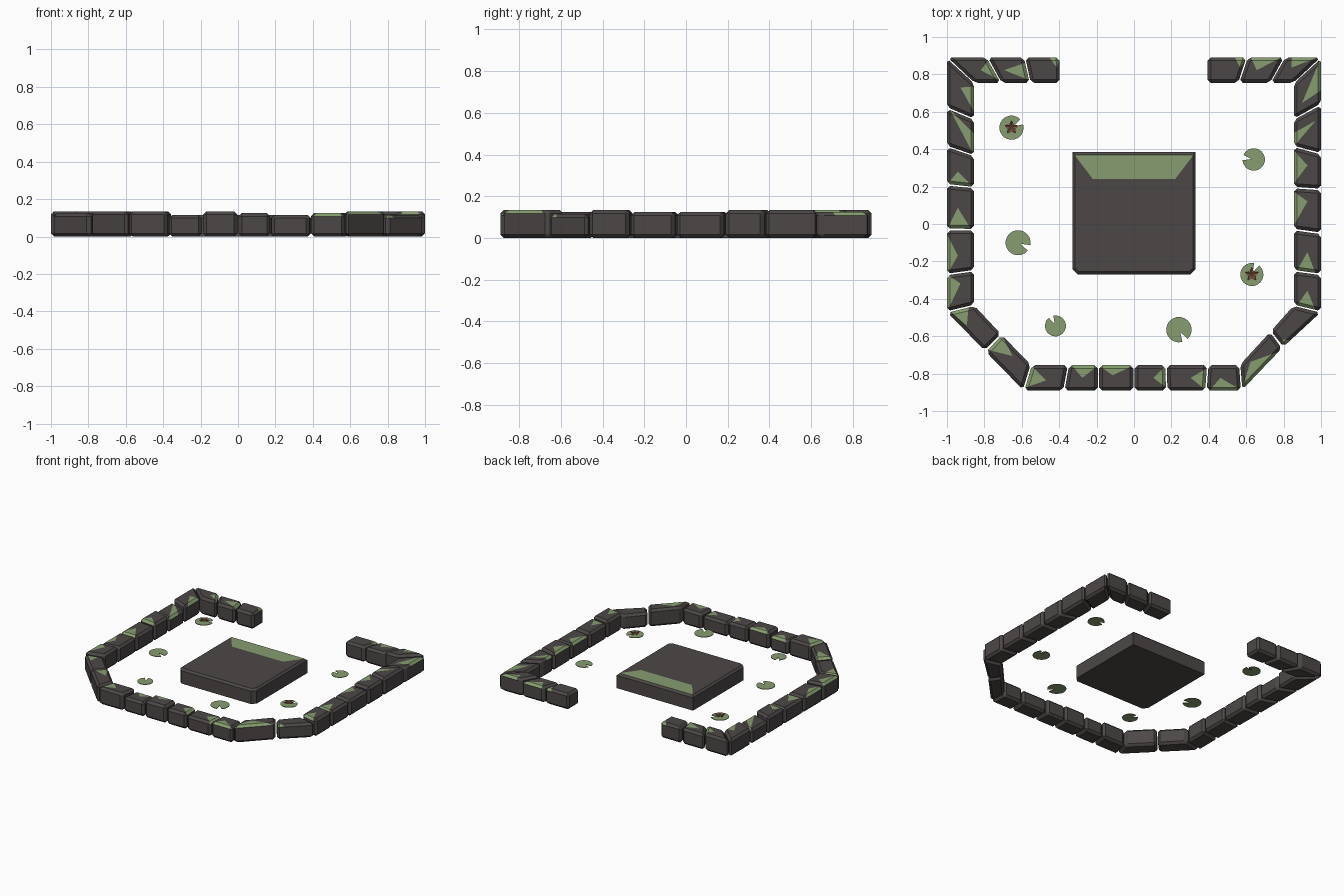
import bpy, bmesh, math
from mathutils import Vector

cube = bpy.data.objects.get("Cube")
if cube:
    bpy.data.objects.remove(cube, do_unlink=True)


def material(name, rgb):
    mat = bpy.data.materials.new(name)
    mat.use_nodes = True
    mat.diffuse_color = (*rgb, 1)
    mat.node_tree.nodes["Principled BSDF"].inputs["Base Color"].default_value = (*rgb, 1)
    return mat


STONE = material("dark stone", (0.073, 0.064, 0.062))
MOSS = material("moss green", (0.24, 0.34, 0.16))
PETAL = material("flower red", (0.48, 0.14, 0.09))


def finish(bm, name, materials):
    bmesh.ops.recalc_face_normals(bm, faces=bm.faces)
    mesh = bpy.data.meshes.new(name)
    bm.to_mesh(mesh)
    bm.free()
    for mat in materials:
        mesh.materials.append(mat)
    obj = bpy.data.objects.new(name, mesh)
    bpy.context.collection.objects.link(obj)
    return obj


def prism(outline, bottom, top):
    """Upright solid over a flat outline."""
    bm = bmesh.new()
    base = bm.faces.new([bm.verts.new((x, y, bottom)) for x, y in outline])
    lid = bmesh.ops.extrude_face_region(bm, geom=[base])["geom"]
    bmesh.ops.translate(bm, vec=(0, 0, top - bottom),
                        verts=[g for g in lid if isinstance(g, bmesh.types.BMVert)])
    bmesh.ops.recalc_face_normals(bm, faces=bm.faces)
    return bm


def paint_patch(bm, cuts, slope):
    """Cut the upper faces along each (point, inward normal), then paint the inside."""
    def upper():
        bm.normal_update()
        return [f for f in bm.faces if f.normal.z > slope]
    for point, normal in cuts:
        faces = upper()
        geom = set(faces)
        for f in faces:
            geom.update(f.edges, f.verts)
        bmesh.ops.bisect_plane(bm, geom=list(geom), plane_co=point.to_3d(),
                               plane_no=normal.to_3d(), dist=0.0005)
    for f in upper():
        centre = f.calc_center_median().to_2d()
        if all((centre - p).dot(n) > 0 for p, n in cuts):
            f.material_index = 1


def side_cut(a, b, inside):
    """Line through a and b, with its normal pointing to the inside point."""
    d = b - a
    n = Vector((-d.y, d.x)).normalized()
    return a, n if (inside - a).dot(n) > 0 else -n


# Joints between the wall stones as (outer point, inner point), from gap to gap
EDGE, IN, BACK, BACK_IN = 1.0, 0.855, 0.89, 0.755


def along_x(side, pairs):
    return [((o, side * BACK), (i, side * BACK_IN)) for o, i in pairs]


def along_y(side, pairs):
    return [((side * EDGE, o), (side * IN, i)) for o, i in pairs]


joints = (
    along_x(1, [(-.395, -.395), (-.585, -.555), (-.785, -.71), (-EDGE, -IN)])
    + along_y(-1, [(.62, .56), (.415, .365), (.21, .195), (-.03, -.03), (-.27, -.25), (-.47, -.435)])
    + [((-.795, -.68), (-.71, -.59))]
    + along_x(-1, [(-.59, -.55), (-.375, -.35), (-.19, -.19), (0, 0),
                   (.175, .17), (.385, .395), (.575, .565)])
    + [((.795, -.66), (.73, -.575))]
    + along_y(1, [(-.47, -.435), (-.27, -.25), (-.05, -.03), (.185, .195), (.375, .415), (.64, .56)])
    + along_x(1, [(EDGE, IN), (.805, .73), (.605, .56), (.39, .39)])
)

# Moss wedge of each stone: edge it grows from, base start and end, tip position, depth
moss = [
    ("outer", 0, .3, .1, .4), ("start", .2, .9, .5, .7), ("start", .1, .9, .5, .4),
    ("inner", .1, .8, .4, .5), ("inner", .4, 1, 0, .9), ("end", 0, 1, .4, .4),
    ("end", 0, .9, .4, .5), ("outer", .1, 1, .6, .4), ("outer", 0, 1, .3, .5),
    ("start", .1, .8, .2, .4), ("start", .1, 1, .7, .5),
    ("start", .1, 1, .4, .5), ("inner", .1, 1, .5, .5), ("inner", 0, 1, .4, .4),
    ("end", .1, 1, .5, .4), ("end", 0, .9, .5, .4), ("outer", .1, 1, .4, .5),
    ("outer", 0, .9, .3, .7), ("outer", 0, .2, .1, .3),
    ("start", .2, .9, .5, .5), ("start", .2, .9, .5, .5), ("inner", .1, .9, .7, .5),
    ("inner", .1, .9, .6, .5), ("inner", 0, .5, .7, .8), ("outer", .3, 1, .3, .7),
    ("outer", .1, .8, .6, .4), ("outer", .1, .9, .6, .5), ("outer", 0, .3, .1, .4),
]
HIGH, MID, LOW = 0.135, 0.125, 0.115
heights = [MID, MID, HIGH, HIGH, LOW, HIGH, MID, MID, HIGH, MID, HIGH, HIGH, LOW, HIGH,
           MID, LOW, MID, HIGH, LOW, HIGH, MID, MID, HIGH, HIGH, MID, HIGH, MID, MID]

# Wall stones
for k, (first, last) in enumerate(zip(joints, joints[1:])):
    o0, i0, o1, i1 = (Vector(p) for p in (*first, *last))

    def spot(u, v):
        return o0.lerp(o1, u).lerp(i0.lerp(i1, u), v)

    def from_edge(edge, s, depth):
        return {"outer": lambda: spot(s, depth), "inner": lambda: spot(s, 1 - depth),
                "start": lambda: spot(depth, s), "end": lambda: spot(1 - depth, s)}[edge]()

    gap = 0.02
    bm = prism([spot(gap, 0), spot(1 - gap, 0), spot(1 - gap, 1), spot(gap, 1)], 0, heights[k])
    bmesh.ops.bevel(bm, geom=bm.edges[:], offset=0.017, segments=1,
                    affect='EDGES', clamp_overlap=True)
    edge, s, t, tip, depth = moss[k]
    a, b, p = from_edge(edge, s, 0), from_edge(edge, t, 0), from_edge(edge, tip, depth)
    paint_patch(bm, [side_cut(p, a, b), side_cut(p, b, a)], 0.3)
    finish(bm, f"wall_stone_{k + 1}", [STONE, MOSS])

# Central slab: clipped front corners, chamfered rim, mossy back strip
W, FRONT, REAR, CLIP = 0.33, -0.27, 0.385, 0.03
bm = prism([(-W, REAR), (-W, FRONT + CLIP), (CLIP - W, FRONT),
            (W - CLIP, FRONT), (W, FRONT + CLIP), (W, REAR)], 0, 0.115)
rim = [e for e in bm.edges if all(v.co.z > 0.1 for v in e.verts)]
bmesh.ops.bevel(bm, geom=rim, offset=0.015, segments=1, affect='EDGES')
left, right = Vector((-0.22, 0.24)), Vector((0.22, 0.24))
middle = Vector((0, 0.3))
paint_patch(bm, [side_cut(left, right, middle),
                 side_cut(left, Vector((-W, REAR)), middle),
                 side_cut(right, Vector((W, REAR)), middle)], 0.9)
finish(bm, "central_slab", [STONE, MOSS])

# Lily pads: notched thin discs at water level
WATER = 0.088


def lily_pad(name, x, y, radius, notch):
    half, steps = math.radians(14), 18
    outline = [(x + 0.2 * radius * math.cos(notch), y + 0.2 * radius * math.sin(notch))]
    for i in range(steps + 1):
        a = notch + half + (math.tau - 2 * half) * i / steps
        outline.append((x + radius * math.cos(a), y + radius * math.sin(a)))
    finish(prism(outline, WATER, WATER + 0.004), name, [MOSS])


# Flowers: five folded, rising petals around a low heart
def flower(name, x, y, size):
    bm = bmesh.new()

    def vert(r, a, z):
        return bm.verts.new((x + r * math.cos(a), y + r * math.sin(a), WATER + z))
    for i in range(5):
        a = math.tau * i / 5 + math.pi / 2
        heart, tip = vert(0, a, 0.006), vert(size, a, 0.02)
        keel = vert(size * 0.55, a, 0.006)
        for turn in (-0.5, 0.5):
            bm.faces.new((heart, keel, tip, vert(size * 0.55, a + turn, 0.014)))
    finish(bm, name, [PETAL])


pads = [(-.655, .515, .065, 30), (.64, .345, .06, 170), (-.62, -.1, .067, -25),
        (.63, -.27, .062, 65), (-.42, -.545, .056, 115), (.24, -.565, .068, -60)]
for k, (x, y, radius, notch) in enumerate(pads):
    lily_pad(f"lily_pad_{k + 1}", x, y, radius, math.radians(notch))
    if k in (0, 3):
        flower(f"lily_flower_{k + 1}", x, y, 0.038)
